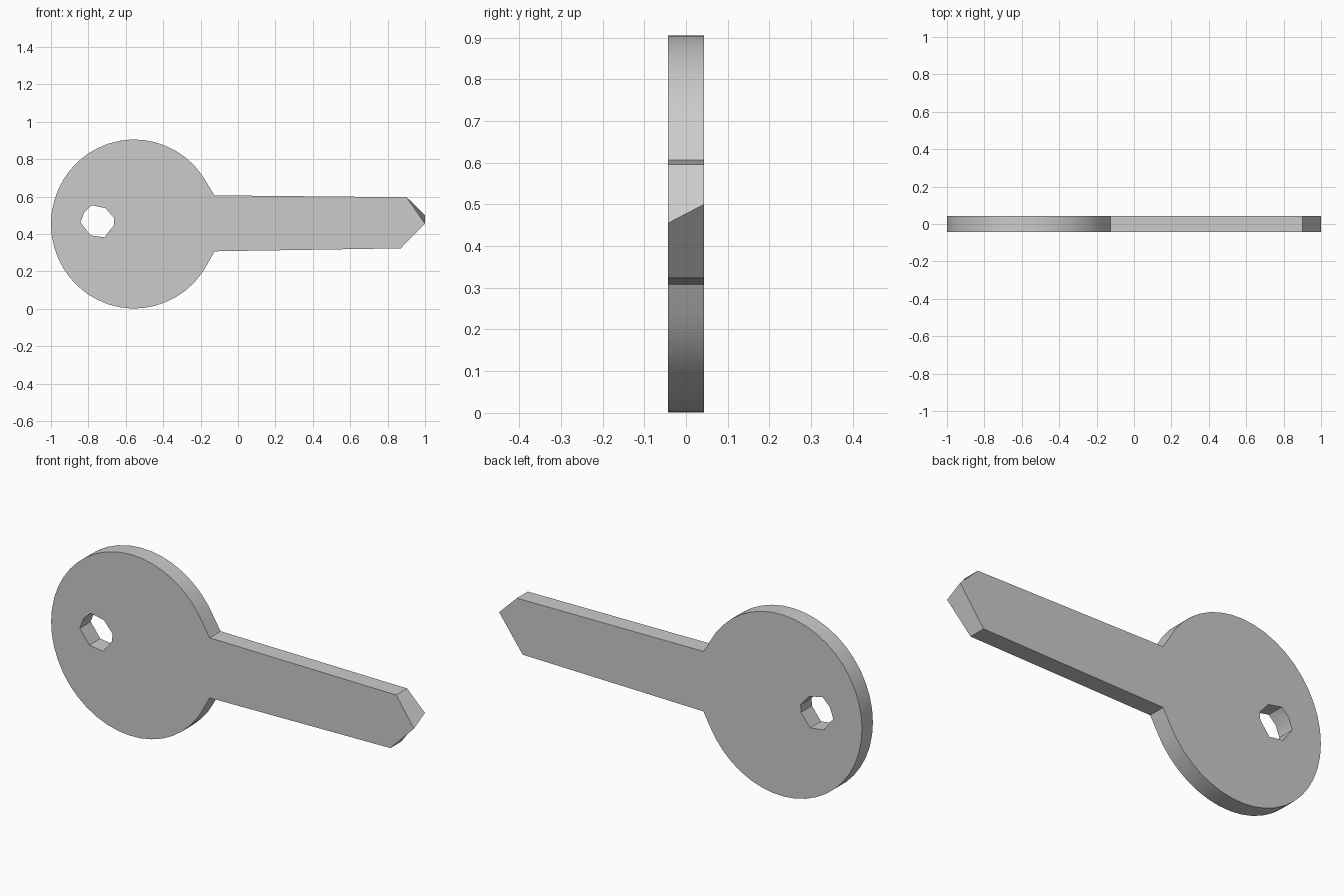
import bpy, bmesh
from math import sin, cos, pi

if "Cube" in bpy.data.objects:
    bpy.data.objects.remove(bpy.data.objects["Cube"])

HALF = 0.043                                   # half the plate thickness
CENTRE_X, CENTRE_Z = -0.555, 0.453             # centre of the round bow
RAD_X, RAD_Z = 0.445, 0.452
ARC_STEPS, NECK_ANGLE = 40, 0.345

# Round bow, running from the upper neck corner to the lower one
outline = []
for i in range(ARC_STEPS + 1):
    a = NECK_ANGLE + (2 * pi - 2 * NECK_ANGLE) * i / ARC_STEPS
    outline.append((CENTRE_X + RAD_X * cos(a), CENTRE_Z + RAD_Z * sin(a)))
outline[0], outline[-1] = (-0.126, 0.606), (-0.126, 0.307)

# Blade with a pointed end; the tip sits a little higher on the back face
outline += [(0.87, 0.323), (1.0, 0.455), (0.902, 0.596)]
TIP_RISE = 0.045

# Irregular hole for the key ring
hole = [(-0.842, 0.462), (-0.822, 0.515), (-0.783, 0.553), (-0.709, 0.538),
        (-0.662, 0.484), (-0.664, 0.446), (-0.714, 0.382), (-0.789, 0.392)]


def add_loop(bm, points):
    verts = [bm.verts.new((x, -HALF, z)) for x, z in points]
    return [bm.edges.new((v, verts[(i + 1) % len(verts)])) for i, v in enumerate(verts)]


# Fill the front face around the hole, then extrude it to the back
bm = bmesh.new()
edges = add_loop(bm, outline) + add_loop(bm, hole)
bmesh.ops.triangle_fill(bm, edges=edges, use_beauty=True, normal=(0, -1, 0))
result = bmesh.ops.extrude_face_region(bm, geom=bm.faces[:], use_keep_orig=True)
for v in [g for g in result["geom"] if isinstance(g, bmesh.types.BMVert)]:
    v.co.y = HALF
    if v.co.x > 0.99:
        v.co.z += TIP_RISE
bmesh.ops.recalc_face_normals(bm, faces=bm.faces[:])

mesh = bpy.data.meshes.new("key")
bm.to_mesh(mesh)
bm.free()
key = bpy.data.objects.new("key", mesh)
bpy.context.collection.objects.link(key)

# Smooth rim with crisp face edges
bpy.context.view_layer.objects.active = key
key.select_set(True)
bpy.ops.object.shade_smooth_by_angle(angle=0.5)
